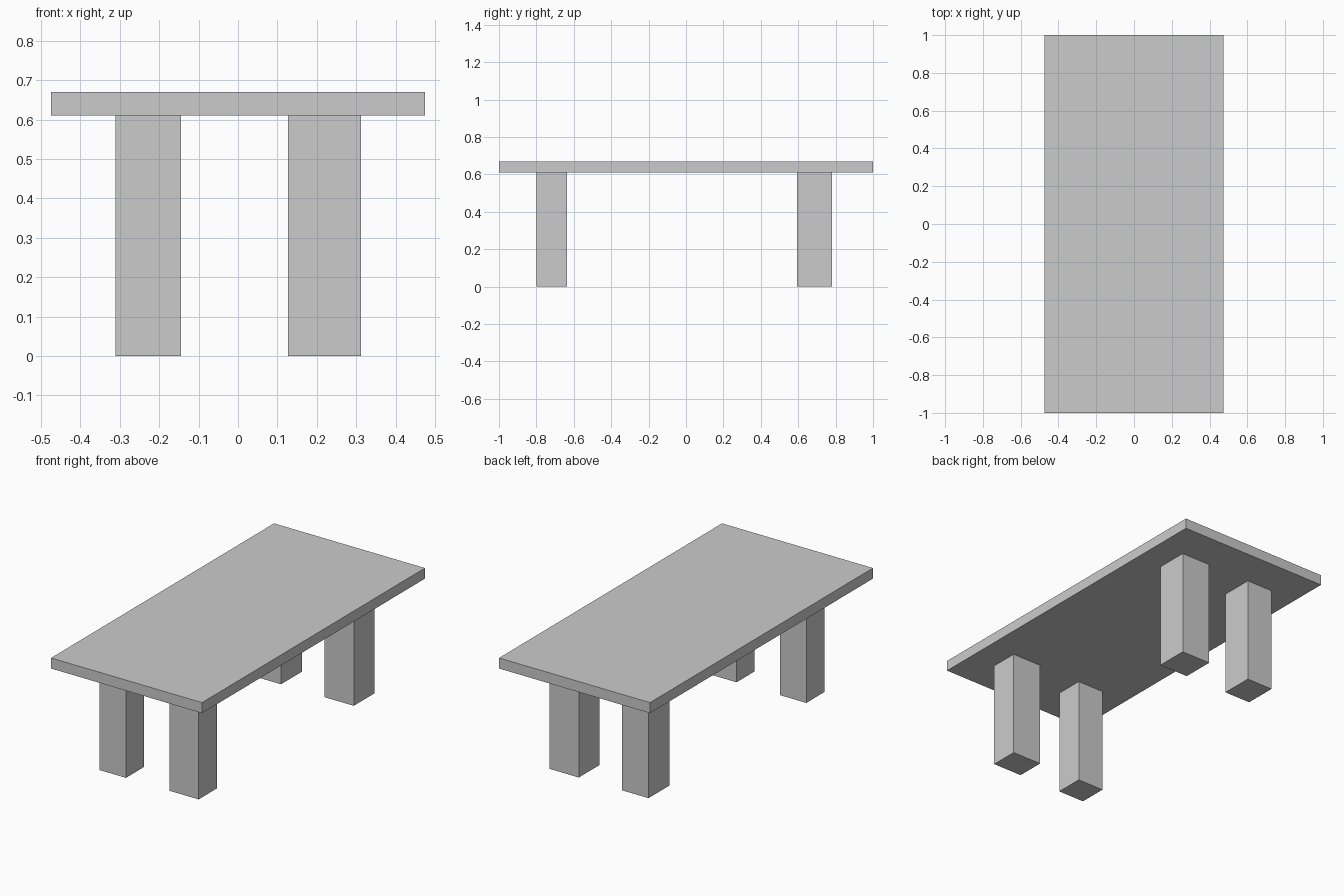
import bpy

if "Cube" in bpy.data.objects:
    bpy.data.objects.remove(bpy.data.objects["Cube"])


def box(name, xr, yr, zr):
    """Axis-aligned box spanning the given x, y and z ranges."""
    ranges = (xr, yr, zr)
    bpy.ops.mesh.primitive_cube_add(size=1, location=[(a + b) / 2 for a, b in ranges])
    ob = bpy.context.object
    ob.name = name
    ob.scale = [b - a for a, b in ranges]
    bpy.ops.object.transform_apply(location=False, rotation=False, scale=True)
    return ob


UNDERSIDE, TOP = 0.61, 0.67

# Table top slab
box("table_top", (-0.474, 0.474), (-1, 1), (UNDERSIDE, TOP))

# Four block legs: right pair is wider, back pair is deeper
columns = {"left": (-0.311, -0.145), "right": (0.127, 0.312)}
rows = {"front": (-0.798, -0.635), "back": (0.593, 0.780)}
for row, yr in rows.items():
    for column, xr in columns.items():
        box(f"{row}_{column}_leg", xr, yr, (0, UNDERSIDE))
